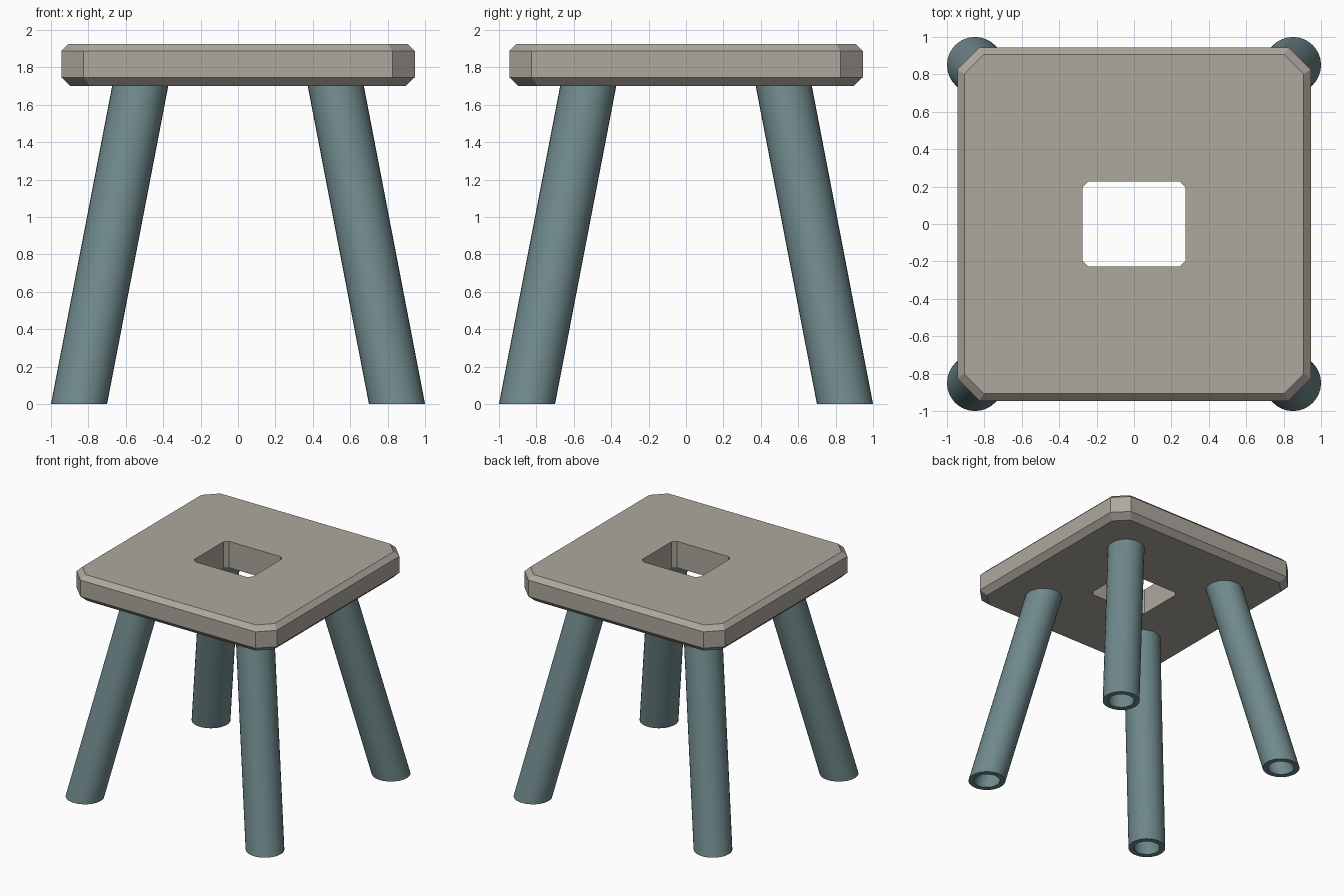
import bpy, bmesh, math

if "Cube" in bpy.data.objects:
    bpy.data.objects.remove(bpy.data.objects["Cube"])


def material(name, color):
    mat = bpy.data.materials.new(name)
    mat.diffuse_color = (*color, 1)
    mat.use_nodes = True
    mat.node_tree.nodes["Principled BSDF"].inputs["Base Color"].default_value = mat.diffuse_color
    return mat


def make_object(name, rings, mat):
    """Skin a closed loop of rings: the last ring joins back to the first."""
    bm = bmesh.new()
    loops = [[bm.verts.new(p) for p in ring] for ring in rings]
    for a, b in zip(loops, loops[1:] + loops[:1]):
        n = len(a)
        for i in range(n):
            j = (i + 1) % n
            bm.faces.new((a[i], a[j], b[j], b[i]))
    bmesh.ops.recalc_face_normals(bm, faces=bm.faces)
    mesh = bpy.data.meshes.new(name)
    bm.to_mesh(mesh)
    bm.free()
    mesh.materials.append(mat)
    obj = bpy.data.objects.new(name, mesh)
    bpy.context.collection.objects.link(obj)
    return obj


def cut_rectangle(hx, hy, cut, z):
    """Rectangle with its four corners cut off."""
    return [(hx, -hy + cut, z), (hx, hy - cut, z), (hx - cut, hy, z), (-hx + cut, hy, z),
            (-hx, hy - cut, z), (-hx, -hy + cut, z), (-hx + cut, -hy, z), (hx - cut, -hy, z)]


def circle(cx, cy, r, z, n=32):
    return [(cx + r * math.cos(2 * math.pi * i / n), cy + r * math.sin(2 * math.pi * i / n), z)
            for i in range(n)]


wood = material("seat_grey", (0.42, 0.39, 0.34))
paint = material("leg_teal", (0.16, 0.25, 0.26))

# Seat: bevelled square slab with a rectangular through hole
make_object("seat", [
    cut_rectangle(0.275, 0.228, 0.032, 1.70),
    cut_rectangle(0.897, 0.897, 0.105, 1.70),
    cut_rectangle(0.945, 0.945, 0.118, 1.747),
    cut_rectangle(0.945, 0.945, 0.118, 1.887),
    cut_rectangle(0.907, 0.907, 0.105, 1.925),
    cut_rectangle(0.275, 0.228, 0.032, 1.925),
], wood)

# Legs: splayed tubes, cut level at the floor, ending just inside the seat
FOOT, TOP, TOP_Z = 0.85, 0.519, 1.72
OUTER, INNER = 0.15, 0.105
for sy, row in ((-1, "front"), (1, "back")):
    for sx, side in ((-1, "left"), (1, "right")):
        leg = make_object(f"{row}_{side}_leg", [
            circle(sx * FOOT, sy * FOOT, INNER, 0),
            circle(sx * FOOT, sy * FOOT, OUTER, 0),
            circle(sx * TOP, sy * TOP, OUTER, TOP_Z),
            circle(sx * TOP, sy * TOP, INNER, TOP_Z),
        ], paint)
        bpy.ops.object.select_all(action='DESELECT')
        leg.select_set(True)
        bpy.context.view_layer.objects.active = leg
        bpy.ops.object.shade_smooth_by_angle(angle=math.radians(35))
